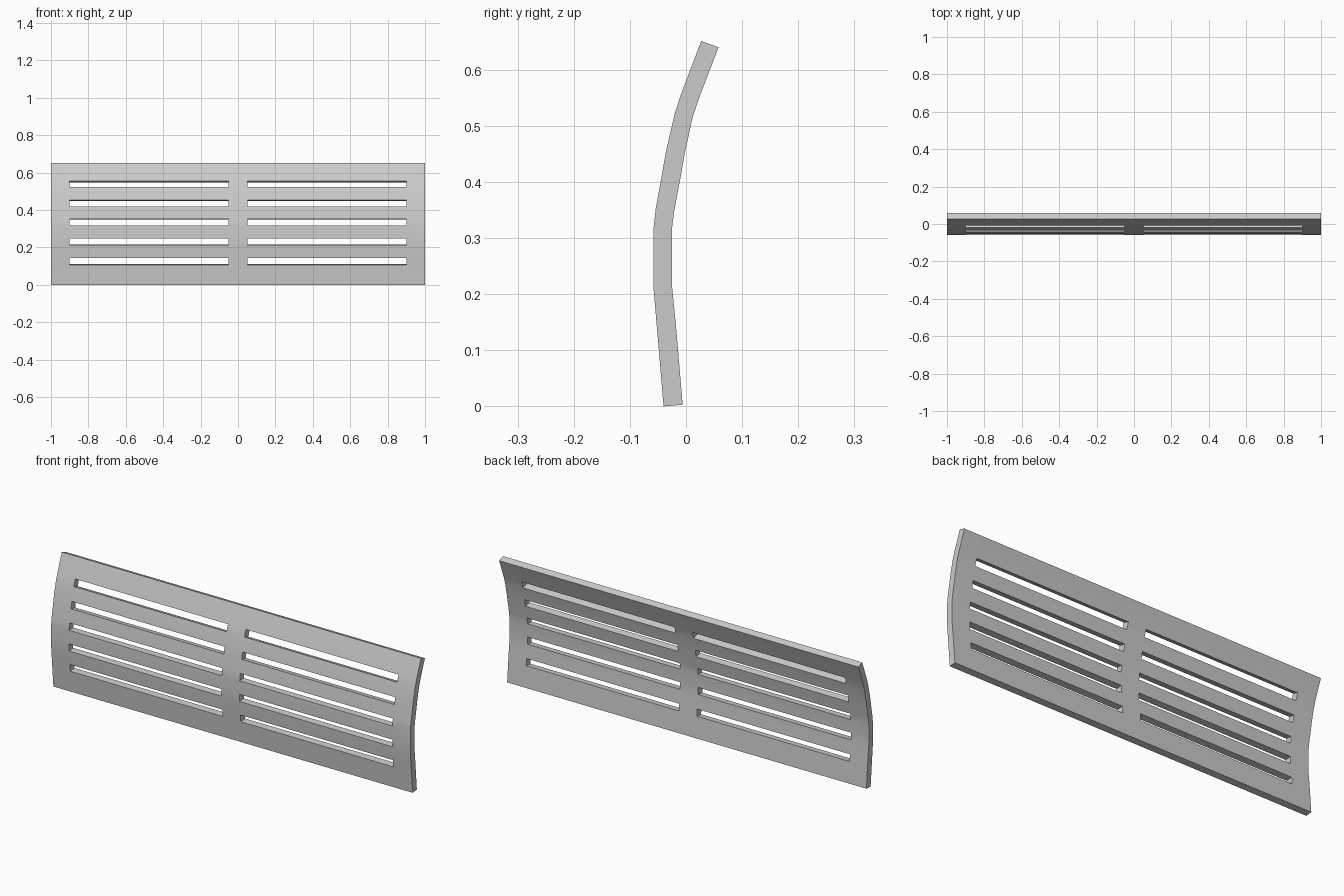
import bpy, bmesh, math

if "Cube" in bpy.data.objects:
    bpy.data.objects.remove(bpy.data.objects["Cube"])

# Side profile (y, z) of the curved panel; odd rows between slot edges are slots
FRONT = [(-.04, 0), (-.049, .107), (-.052, .142), (-.058, .212), (-.058, .248),
         (-.058, .316), (-.054, .352), (-.042, .418), (-.036, .453),
         (-.020, .522), (-.009, .556), (.027, .651)]
BACK = [(-.006, .003), (-.015, .11), (-.018, .145), (-.025, .215), (-.025, .251),
        (-.025, .317), (-.021, .348), (-.009, .412), (-.003, .447),
        (.011, .512), (.022, .546), (.058, .64)]
# Column edges: border, slot, centre bar, slot, border
XS = [-1, -.9, -.05, .05, .9, 1]
ROWS, COLS = len(FRONT) - 1, len(XS) - 1


def solid(i, j):
    inside = 0 <= i < COLS and 0 <= j < ROWS
    return inside and not (i % 2 == 1 and j % 2 == 1)


bm = bmesh.new()
f, b = [[[bm.verts.new((x, y, z)) for y, z in prof] for x in XS]
        for prof in (FRONT, BACK)]

# Front and back skins, with walls around the rim and slots
for i in range(COLS):
    for j in range(ROWS):
        if not solid(i, j):
            continue
        ring = [(i, j), (i + 1, j), (i + 1, j + 1), (i, j + 1)]
        bm.faces.new([f[p][q] for p, q in ring])
        bm.faces.new([b[p][q] for p, q in reversed(ring)])
        for k, (di, dj) in enumerate([(0, -1), (1, 0), (0, 1), (-1, 0)]):
            if not solid(i + di, j + dj):
                (p, q), (r, s) = ring[k], ring[(k + 1) % 4]
                bm.faces.new([f[r][s], f[p][q], b[p][q], b[r][s]])
bmesh.ops.recalc_face_normals(bm, faces=bm.faces)

mesh = bpy.data.meshes.new("slotted_panel")
bm.to_mesh(mesh)
bm.free()
panel = bpy.data.objects.new("slotted_panel", mesh)
bpy.context.collection.objects.link(panel)
bpy.context.view_layer.objects.active = panel
panel.select_set(True)
bpy.ops.object.shade_smooth_by_angle(angle=math.radians(30))
